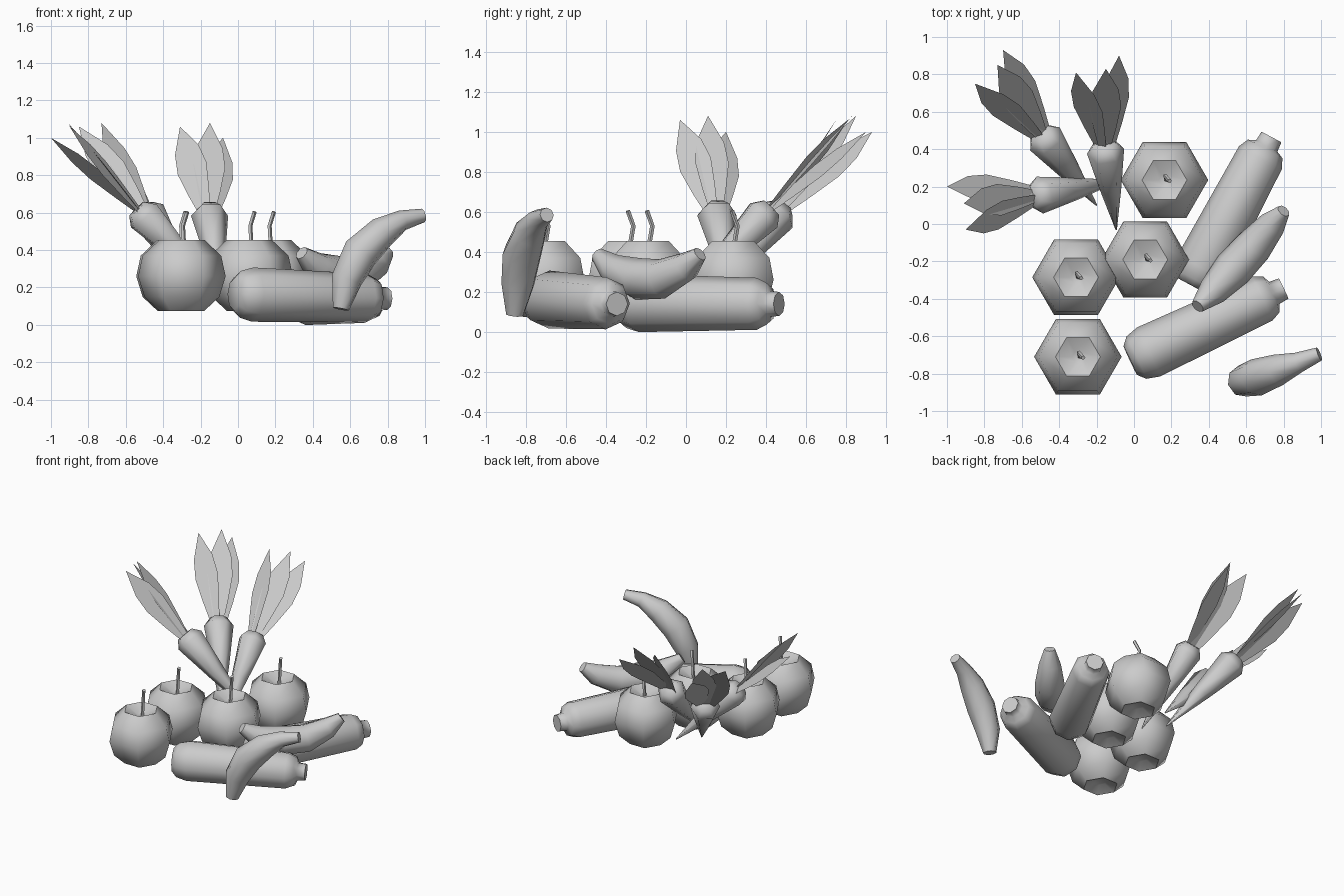
import bpy, bmesh, math
from mathutils import Vector

if "Cube" in bpy.data.objects:
    bpy.data.objects.remove(bpy.data.objects["Cube"])


def finish(name, bm, smooth=True):
    bmesh.ops.recalc_face_normals(bm, faces=bm.faces)
    mesh = bpy.data.meshes.new(name)
    bm.to_mesh(mesh)
    bm.free()
    for p in mesh.polygons:
        p.use_smooth = smooth
    ob = bpy.data.objects.new(name, mesh)
    bpy.context.collection.objects.link(ob)
    if smooth:
        mesh.set_sharp_from_angle(angle=math.radians(62))
    return ob


def loft(name, path, radii, sides, ref=(0, 0, 1), phase=0.0):
    """Closed tube through the path points with one radius per point."""
    bm = bmesh.new()
    pts = [Vector(p) for p in path]
    rings = []
    for i, (p, r) in enumerate(zip(pts, radii)):
        tangent = (pts[min(i + 1, len(pts) - 1)] - pts[max(i - 1, 0)]).normalized()
        u = Vector(ref).cross(tangent).normalized()
        v = tangent.cross(u)
        ring = []
        for k in range(sides):
            a = 2 * math.pi * k / sides + phase
            ring.append(bm.verts.new(p + r * (u * math.cos(a) + v * math.sin(a))))
        rings.append(ring)
    for a, b in zip(rings, rings[1:]):
        for k in range(sides):
            n = (k + 1) % sides
            bm.faces.new((a[k], a[n], b[n], b[k]))
    bm.faces.new(rings[0][::-1])
    bm.faces.new(rings[-1])
    return finish(name, bm)


def along(start, end, stops):
    s, e = Vector(start), Vector(end)
    return [s.lerp(e, t) for t in stops]


# Apples: six-sided lathe with dimples at both ends
def apple(i, x, y):
    profile = [(0.04, 0.11), (0.12, 0.075), (0.20, 0.15), (0.234, 0.26),
               (0.21, 0.37), (0.12, 0.455), (0.03, 0.41)]
    bm = bmesh.new()
    rings = [[bm.verts.new((x + r * math.cos(k * math.pi / 3),
                            y + r * math.sin(k * math.pi / 3), z)) for k in range(6)]
             for r, z in profile]
    for a, b in zip(rings, rings[1:]):
        for k in range(6):
            n = (k + 1) % 6
            bm.faces.new((a[k], a[n], b[n], b[k]))
    bm.faces.new(rings[0][::-1])
    bm.faces.new(rings[-1])
    finish(f"apple_{i}", bm)
    # bent stem
    stem = [(x + 0.012, y, 0.40), (x + 0.005, y + 0.022, 0.53), (x + 0.028, y - 0.005, 0.605)]
    loft(f"apple_stem_{i}", stem, [0.012, 0.012, 0.012], 5, ref=(0, 1, 0))


for i, (x, y) in enumerate([(0.163, 0.235), (0.06, -0.19), (-0.31, -0.285), (-0.30, -0.71)]):
    apple(i, x, y)

# Zucchinis: rounded blunt end, straight body, stub at the other end
stops = [0, 0.04, 0.12, 0.86, 0.92, 0.94, 1.0]
radii = [0.085, 0.125, 0.145, 0.13, 0.105, 0.065, 0.06]
loft("zucchini_0", along((-0.02, -0.73, 0.165), (0.80, -0.345, 0.14), stops), radii, 8)
loft("zucchini_1", along((0.31, -0.33, 0.145), (0.735, 0.465, 0.14), stops), radii, 8)

# Bananas: curved tapering tubes
loft("banana_0",
     [(0.34, -0.44, 0.385), (0.42, -0.36, 0.31), (0.53, -0.24, 0.265),
      (0.64, -0.12, 0.265), (0.74, 0.0, 0.325), (0.80, 0.07, 0.39)],
     [0.038, 0.08, 0.105, 0.10, 0.075, 0.037], 8)
loft("banana_1",
     [(0.55, -0.855, 0.085), (0.58, -0.84, 0.24), (0.655, -0.82, 0.385),
      (0.77, -0.78, 0.495), (0.88, -0.74, 0.56), (0.99, -0.695, 0.585)],
     [0.045, 0.085, 0.10, 0.085, 0.055, 0.037], 8, ref=(-0.25, 0.97, 0))

# Carrots: cone with a chamfered crown, plus three flat leaves
LEAF = [(0.0, 0.035), (0.22, 0.06), (0.5, 0.085), (0.72, 0.07), (1.0, 0.0)]


def leaf(name, base, tip, side):
    b, t = Vector(base), Vector(tip)
    axis = (t - b).normalized()
    w = (side - axis * side.dot(axis)).normalized()
    left = [b.lerp(t, s) + w * h for s, h in LEAF]
    right = [b.lerp(t, s) - w * h for s, h in LEAF[-2::-1]]
    bm = bmesh.new()
    bm.faces.new([bm.verts.new(p) for p in left + right])
    finish(name, bm, smooth=False)


carrots = [
    ((-0.095, -0.03, 0.15), (-0.157, 0.425, 0.62),
     [(-0.31, 0.81, 1.06), (-0.15, 0.83, 1.08), (-0.08, 0.90, 1.00)]),
    ((-0.20, 0.10, 0.15), (-0.50, 0.485, 0.62),
     [(-0.85, 0.75, 1.06), (-0.73, 0.85, 1.08), (-0.70, 0.93, 1.00)]),
    ((-0.08, 0.23, 0.15), (-0.54, 0.148, 0.62),
     [(-0.90, -0.03, 1.06), (-0.91, 0.11, 1.08), (-1.00, 0.20, 1.00)]),
]
for i, (tip, crown, leaves) in enumerate(carrots):
    loft(f"carrot_{i}", along(tip, crown, [0, 0.5, 0.92, 1.0]), [0.004, 0.06, 0.1, 0.06], 6)
    t, c = Vector(tip), Vector(crown)
    axis = (c - t).normalized()
    side = axis.cross(Vector((0, 0, 1))).normalized()
    normal = side.cross(axis)
    for j, end in enumerate(leaves):
        roll = (0.5, 0.0, -0.3)[j]
        w = side * math.cos(roll) + normal * math.sin(roll)
        base = c + side * 0.025 * (j - 1) - axis * 0.01
        leaf(f"carrot_leaf_{i}_{j}", base, end, w)
